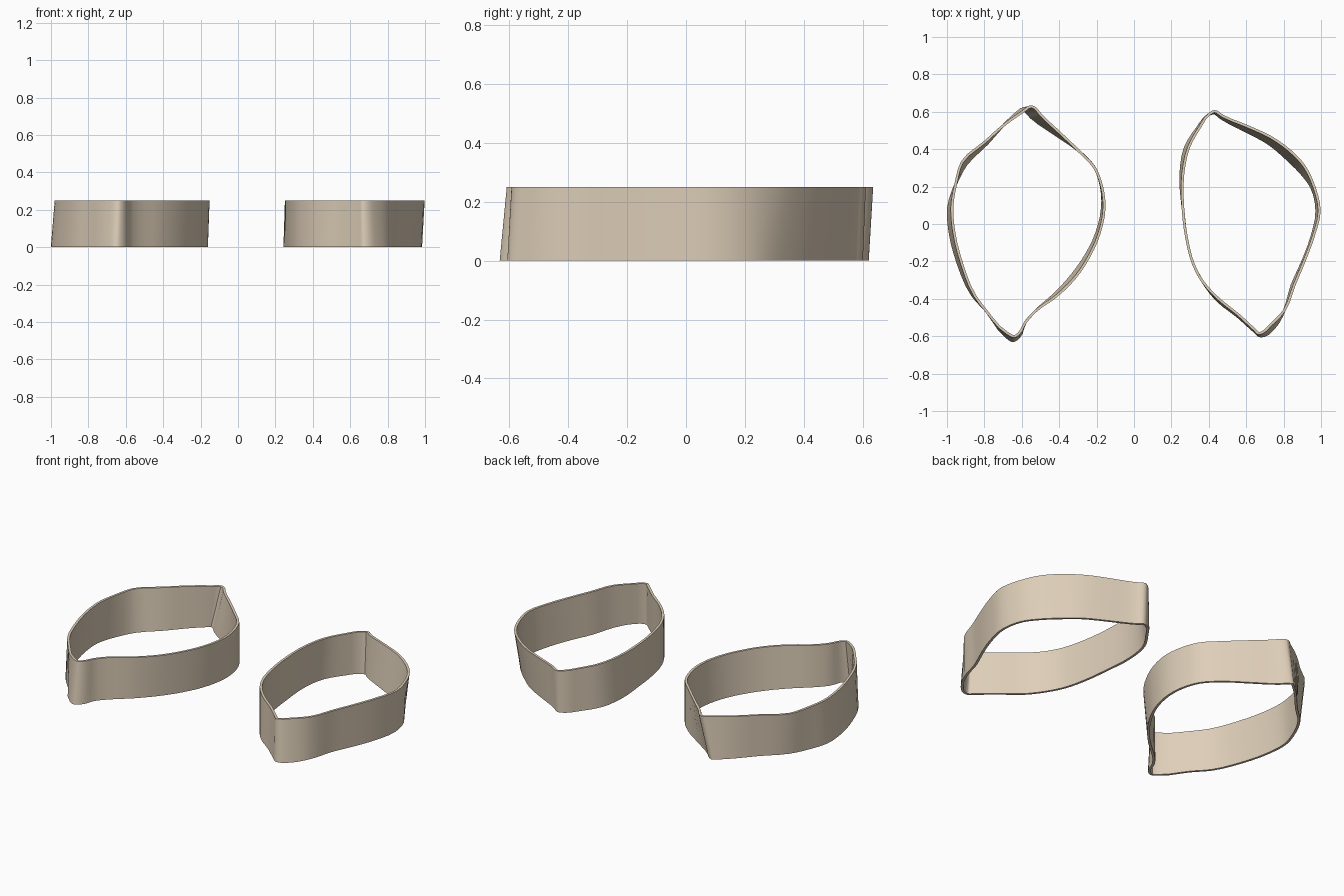
import bpy, bmesh, math
from mathutils import Vector

if "Cube" in bpy.data.objects:
    bpy.data.objects.remove(bpy.data.objects["Cube"])

HEIGHT = 0.25
WALL = 0.014

metal = bpy.data.materials.new("beige")
metal.diffuse_color = (0.73, 0.62, 0.48, 1.0)
metal.use_nodes = True
metal.node_tree.nodes["Principled BSDF"].inputs["Base Color"].default_value = metal.diffuse_color

# Each row: top rim x, y (clockwise from the rear tip) and the bottom rim's shift dx, dy
LEFT = [
    (-.55, .635, -.055, -.015), (-.525, .625, -.055, -.015), (-.495, .59, -.05, -.015),
    (-.40, .50, -.025, -.01), (-.29, .395, 0, 0), (-.205, .305, 0, 0),
    (-.165, .20, -.003, 0), (-.152, .09, -.01, 0), (-.18, -.055, -.015, 0),
    (-.233, -.175, -.015, .01), (-.313, -.295, -.015, .015), (-.41, -.39, -.01, .01),
    (-.527, -.475, 0, 0), (-.575, -.53, 0, 0), (-.61, -.59, 0, -.02),
    (-.638, -.608, -.01, -.024), (-.68, -.59, -.005, -.02), (-.795, -.47, 0, 0),
    (-.858, -.385, -.012, 0), (-.927, -.215, -.02, 0), (-.97, -.04, -.022, 0),
    (-.98, .09, -.019, 0), (-.96, .215, 0, 0), (-.925, .335, .02, -.015),
    (-.80, .445, .01, -.01), (-.705, .53, 0, 0), (-.60, .605, -.025, 0),
]
RIGHT = [
    (.43, .61, 0, -.01), (.478, .583, -.01, -.01), (.617, .525, -.01, -.025),
    (.735, .47, -.01, -.035), (.84, .395, -.02, -.04), (.915, .315, -.015, -.04),
    (.97, .20, -.015, 0), (.998, .07, -.014, 0), (.965, -.07, -.008, 0),
    (.917, -.20, -.008, 0), (.863, -.33, -.012, 0), (.81, -.465, 0, 0),
    (.735, -.545, .015, -.02), (.69, -.585, .01, -.018), (.665, -.592, .005, -.013),
    (.64, -.57, 0, -.01), (.553, -.49, -.005, -.008), (.447, -.405, -.005, -.01),
    (.36, -.31, 0, 0), (.312, -.22, 0, 0), (.275, -.08, 0, 0), (.255, .08, 0, 0),
    (.255, .27, -.012, 0), (.285, .41, -.018, 0), (.345, .52, -.01, 0), (.395, .59, 0, 0),
]


def smooth_loop(pts, steps=3):
    """Closed Catmull-Rom loop with chord-aware tangents."""
    n, out = len(pts), []

    def tangent(i):
        a, b, c = pts[i - 1], pts[i], pts[(i + 1) % n]
        d0, d1 = (b - a).length, (c - b).length
        return ((b - a) / d0 * d1 + (c - b) / d1 * d0) / (d0 + d1)

    for i in range(n):
        p, q = pts[i], pts[(i + 1) % n]
        d = (q - p).length
        m0, m1 = tangent(i) * d, tangent((i + 1) % n) * d
        for s in range(steps):
            t = s / steps
            t2, t3 = t * t, t * t * t
            out.append(p * (2*t3 - 3*t2 + 1) + m0 * (t3 - 2*t2 + t)
                       + q * (3*t2 - 2*t3) + m1 * (t3 - t2))
    return out


def inset_loop(pts, d):
    """Shift a clockwise loop inward by d."""
    out, n = [], len(pts)
    for i, p in enumerate(pts):
        t = (pts[(i + 1) % n] - pts[i - 1]).normalized()
        out.append(p + Vector((t.y, -t.x)) * d)
    return out


def leaf_band(name, rows):
    top = smooth_loop([Vector((x, y)) for x, y, _, _ in rows])
    bottom = smooth_loop([Vector((x + dx, y + dy)) for x, y, dx, dy in rows])
    bm = bmesh.new()
    # four rings: outer bottom, outer top, inner top, inner bottom
    rings = [(bottom, 0), (top, HEIGHT),
             (inset_loop(top, WALL), HEIGHT), (inset_loop(bottom, WALL), 0)]
    verts = [[bm.verts.new((p.x, p.y, z)) for p in loop] for loop, z in rings]
    n = len(top)
    for k in range(4):
        a, b = verts[k], verts[(k + 1) % 4]
        for i in range(n):
            j = (i + 1) % n
            bm.faces.new((a[i], b[i], b[j], a[j]))
    bmesh.ops.recalc_face_normals(bm, faces=bm.faces)
    mesh = bpy.data.meshes.new(name)
    bm.to_mesh(mesh)
    bm.free()
    mesh.materials.append(metal)
    ob = bpy.data.objects.new(name, mesh)
    bpy.context.collection.objects.link(ob)
    bpy.ops.object.select_all(action='DESELECT')
    ob.select_set(True)
    bpy.context.view_layer.objects.active = ob
    bpy.ops.object.shade_smooth_by_angle(angle=math.radians(35))


# Two leaf-shaped cutter rings
leaf_band("large_leaf_ring", LEFT)
leaf_band("small_leaf_ring", RIGHT)
